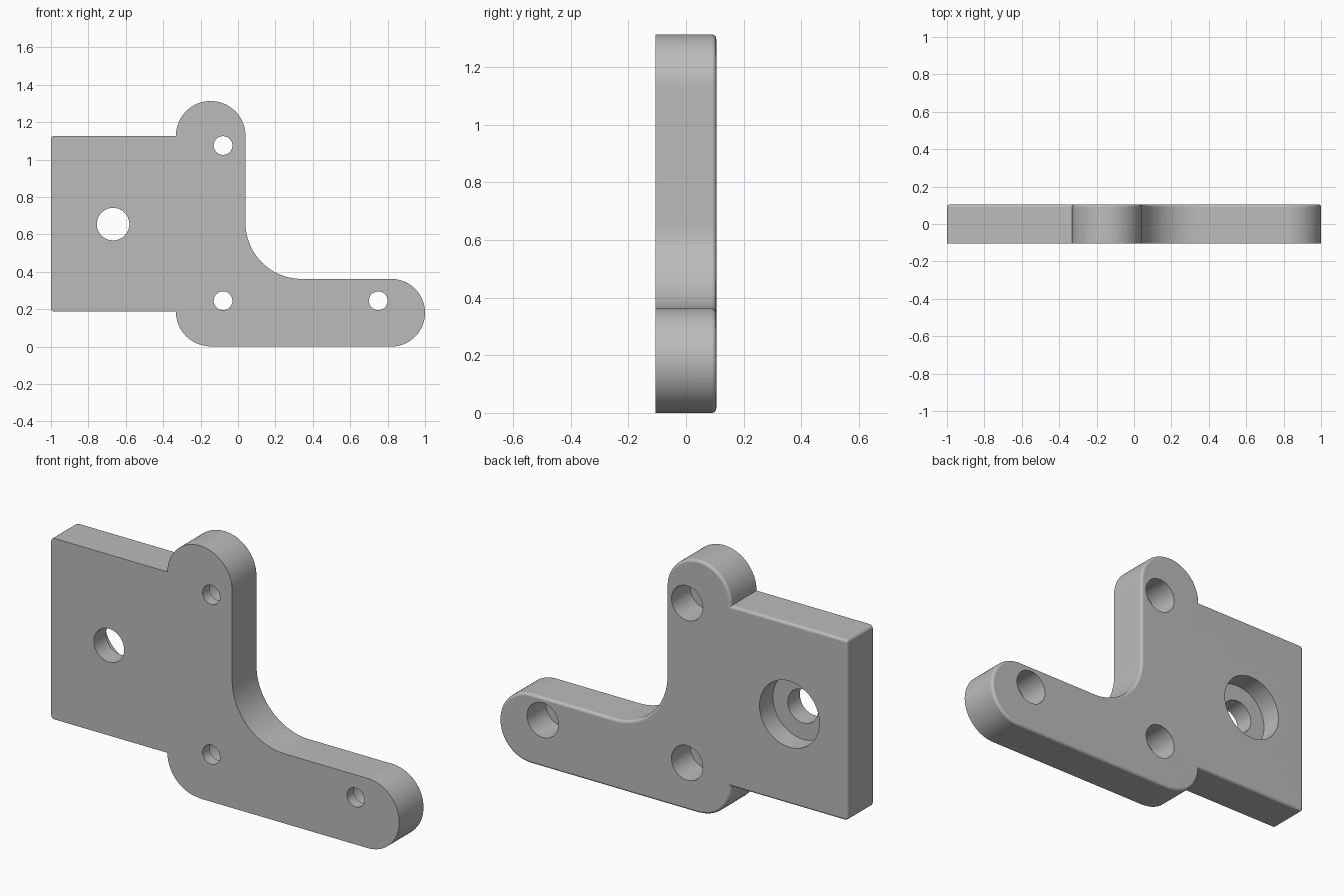
import bpy, bmesh
from math import cos, sin, radians

cube = bpy.data.objects.get("Cube")
if cube:
    bpy.data.objects.remove(cube, do_unlink=True)

HALF = 0.105      # half the plate thickness
ROUND = 0.015     # rounding of the rear rim

grey = bpy.data.materials.new("plain grey")
grey.use_nodes = True
grey.diffuse_color = (0.5, 0.5, 0.5, 1)
grey.node_tree.nodes["Principled BSDF"].inputs["Base Color"].default_value = (0.5, 0.5, 0.5, 1)


def arc(x, z, r, start, end, steps):
    """Points on an arc in the xz plane, angles in degrees."""
    angles = [radians(start + (end - start) * i / steps) for i in range(steps + 1)]
    return [(x + r * cos(a), z + r * sin(a)) for a in angles]


def prism(name, outline, y0, y1, rim=0):
    """Extrude an outline from y0 to y1, optionally rounding the rim at y1."""
    bm = bmesh.new()
    front = [bm.verts.new((x, y0, z)) for x, z in outline]
    back = [bm.verts.new((x, y1, z)) for x, z in outline]
    bm.faces.new(front)
    cap = bm.faces.new(back[::-1])
    n = len(outline)
    for i in range(n):
        j = (i + 1) % n
        bm.faces.new((front[j], front[i], back[i], back[j]))
    bmesh.ops.recalc_face_normals(bm, faces=bm.faces[:])
    if rim:
        bmesh.ops.bevel(bm, geom=list(cap.edges), offset=rim, offset_type='OFFSET',
                        segments=4, profile=0.5, affect='EDGES', clamp_overlap=False)
    mesh = bpy.data.meshes.new(name)
    bm.to_mesh(mesh)
    bm.free()
    obj = bpy.data.objects.new(name, mesh)
    mesh.materials.append(grey)
    bpy.context.collection.objects.link(obj)
    return obj


# Outline: square mounting pad joined to an L-shaped arm, anticlockwise
outline = (
    arc(-0.982, 0.205, 0.018, 180, 270, 4)       # lower pad corner
    + arc(-0.147, 0.187, 0.185, 180, 270, 24)[:-1]
    + [(-0.147, 0.0)]
    + arc(0.819, 0.181, 0.181, -90, 90, 48)      # end of the long arm
    + arc(0.34, 0.662, 0.30, 270, 180, 24)       # inner fillet
    + arc(-0.146, 1.127, 0.186, 0, 180, 48)      # end of the upper arm
    + arc(-0.982, 1.109, 0.018, 90, 180, 4)      # upper pad corner
)
bracket = prism("bracket_plate", outline, -HALF, HALF, ROUND)

# Counterbored holes: x, z, hole radius, recess radius, recess depth
holes = [
    (-0.668, 0.655, 0.087, 0.172, 0.11),
    (-0.08, 1.075, 0.05, 0.09, 0.155),
    (-0.08, 0.245, 0.05, 0.09, 0.155),
    (0.75, 0.245, 0.05, 0.09, 0.155),
]
cutters = []
for x, z, r, recess, depth in holes:
    cutters.append(prism("recess_cutter", arc(x, z, recess, 0, 360, 48)[:-1], HALF - depth, 0.3))
    cutters.append(prism("hole_cutter", arc(x, z, r, 0, 360, 48)[:-1], -0.3, 0.25))

bpy.ops.object.select_all(action='DESELECT')
bracket.select_set(True)
bpy.context.view_layer.objects.active = bracket
for cutter in cutters:
    cutter.hide_render = True
    cut = bracket.modifiers.new("cut", 'BOOLEAN')
    cut.operation = 'DIFFERENCE'
    cut.solver = 'EXACT'
    cut.object = cutter
    bpy.ops.object.modifier_apply(modifier=cut.name)
    bpy.data.objects.remove(cutter, do_unlink=True)

# Smooth walls, crisp edges and flat broad faces
bpy.ops.object.shade_smooth_by_angle(angle=radians(30))
weighted = bracket.modifiers.new("flat faces", 'WEIGHTED_NORMAL')
weighted.keep_sharp = True
